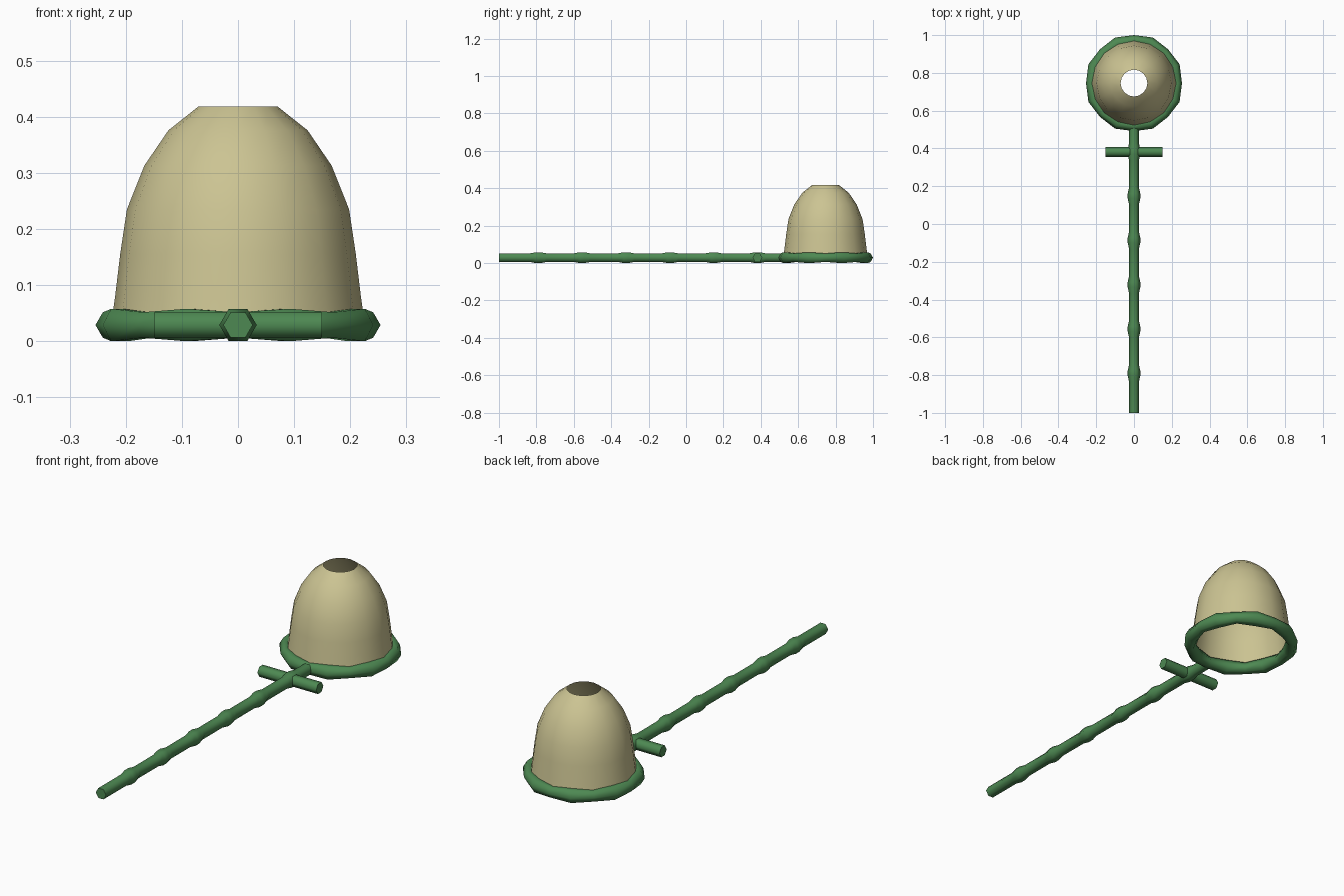
import bpy
import bmesh
from math import sin, cos, pi, radians
from mathutils import Vector

if "Cube" in bpy.data.objects:
    bpy.data.objects.remove(bpy.data.objects["Cube"])

AXIS_Z = 0.029
THIN, KNOT = 0.0262, 0.0333
NET_Y = 0.746
HOOP_R = 0.2278


def material(name, color):
    m = bpy.data.materials.new(name)
    m.diffuse_color = color
    m.use_nodes = True
    m.node_tree.nodes["Principled BSDF"].inputs["Base Color"].default_value = m.diffuse_color
    return m


green = material("green_bamboo", (0.075, 0.25, 0.085, 1))
cloth = material("net_cloth", (0.60, 0.55, 0.29, 1))


def finish(bm, name, mat, angle):
    bmesh.ops.recalc_face_normals(bm, faces=bm.faces)
    me = bpy.data.meshes.new(name)
    bm.to_mesh(me)
    bm.free()
    me.materials.append(mat)
    ob = bpy.data.objects.new(name, me)
    bpy.context.collection.objects.link(ob)
    bpy.ops.object.select_all(action='DESELECT')
    ob.select_set(True)
    bpy.context.view_layer.objects.active = ob
    bpy.ops.object.shade_smooth_by_angle(angle=radians(angle))
    return ob


def bridge(bm, rings, closed=False):
    n = len(rings[0])
    pairs = list(zip(rings, rings[1:]))
    if closed:
        pairs.append((rings[-1], rings[0]))
    for a, b in pairs:
        for i in range(n):
            j = (i + 1) % n
            bm.faces.new((a[i], a[j], b[j], b[i]))


def hex_tube(name, stations, closed=False):
    """Each station is (centre, sideways direction, radius)."""
    bm = bmesh.new()
    up = Vector((0, 0, 1))
    rings = [[bm.verts.new(c + r * (cos(k * pi / 3) * s + sin(k * pi / 3) * up))
              for k in range(6)] for c, s, r in stations]
    bridge(bm, rings, closed)
    if not closed:
        bm.faces.new(rings[0])
        bm.faces.new(rings[-1])
    return finish(bm, name, green, 65)


# Handle with evenly spaced bamboo knots
profile = [(-1.0, THIN)]
for i in range(6):
    y = -0.79 + i * 0.2345
    profile += [(y - 0.045, THIN), (y - 0.013, KNOT), (y + 0.013, KNOT), (y + 0.045, THIN)]
profile.append((0.52, THIN))
hex_tube("handle", [(Vector((0, y, AXIS_Z)), Vector((1, 0, 0)), r) for y, r in profile])

# Short crossbar below the hoop
hex_tube("crossbar", [(Vector((x, 0.382, AXIS_Z)), Vector((0, 1, 0)), THIN)
                      for x in (-0.15, 0.15)])

# Hoop with alternating knots
hoop = []
for i in range(16):
    d = Vector((cos(i * pi / 8), sin(i * pi / 8), 0))
    hoop.append((Vector((0, NET_Y, AXIS_Z)) + d * HOOP_R, d, KNOT if i % 2 else THIN))
hex_tube("hoop", hoop, closed=True)

# Open-topped net, a single sheet
bm = bmesh.new()
net_profile = [(0.226, 0.03), (0.219, 0.08), (0.210, 0.155), (0.198, 0.235),
               (0.167, 0.313), (0.124, 0.376), (0.071, 0.418)]
bridge(bm, [[bm.verts.new((r * cos(i * pi / 8), NET_Y + r * sin(i * pi / 8), z))
             for i in range(16)] for r, z in net_profile])
finish(bm, "net", cloth, 60)
